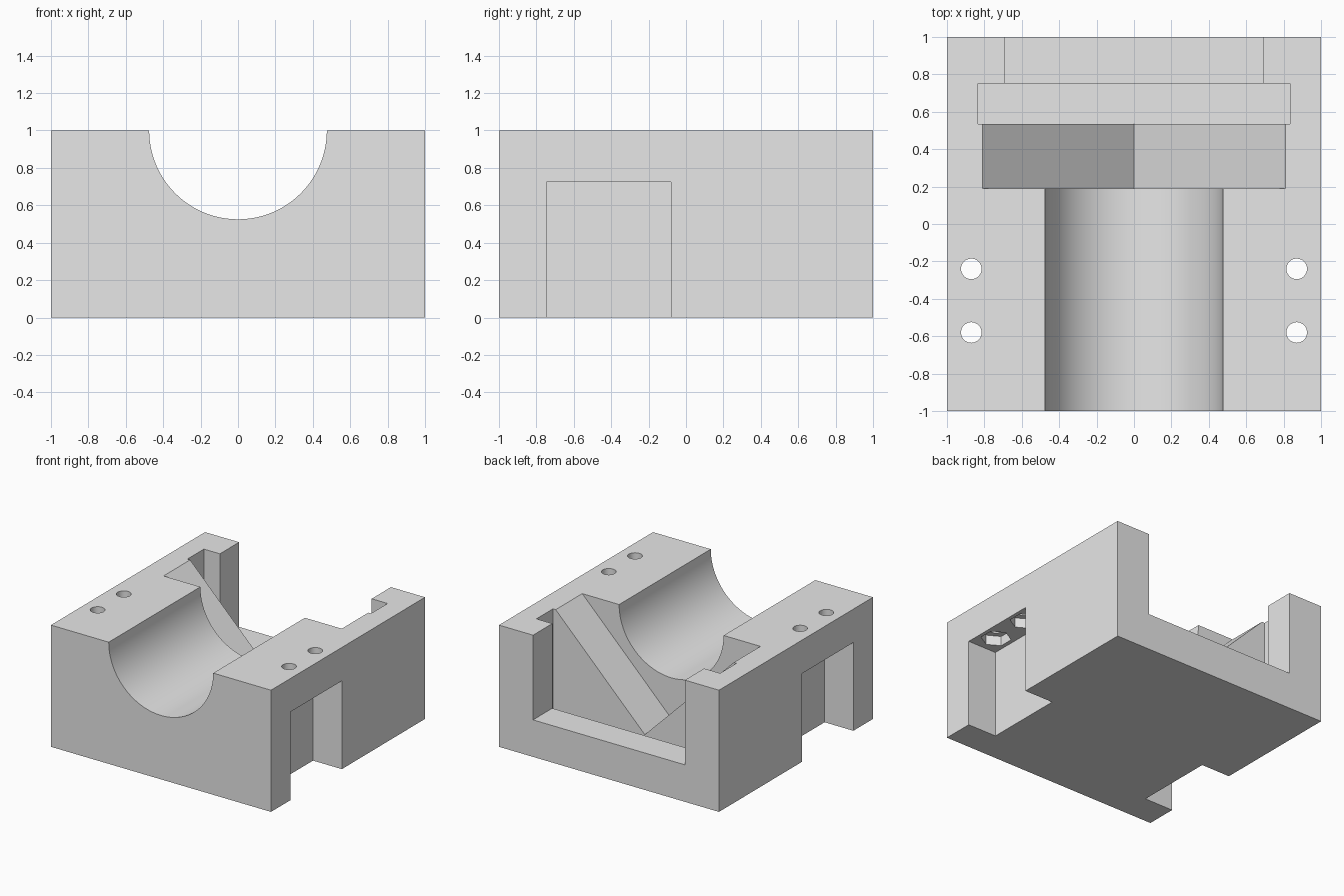
import bpy, bmesh, math
from mathutils import Matrix, Vector

cube = bpy.data.objects.get("Cube")
if cube:
    bpy.data.objects.remove(cube, do_unlink=True)

grey = bpy.data.materials.new("light_grey")
grey.use_nodes = True
grey.diffuse_color = (0.8, 0.8, 0.8, 1)
grey.node_tree.nodes["Principled BSDF"].inputs["Base Color"].default_value = (0.8, 0.8, 0.8, 1)


def add_object(name, bm):
    mesh = bpy.data.meshes.new(name)
    bm.to_mesh(mesh)
    bm.free()
    obj = bpy.data.objects.new(name, mesh)
    bpy.context.collection.objects.link(obj)
    return obj


def box(name, low, high):
    low, high = Vector(low), Vector(high)
    bm = bmesh.new()
    place = Matrix.Translation((low + high) / 2) @ Matrix.Diagonal((high - low).to_4d())
    bmesh.ops.create_cube(bm, size=1, matrix=place)
    return add_object(name, bm)


def prism(name, sides, radius, start, end):
    """Regular prism running from start to end."""
    start, end = Vector(start), Vector(end)
    axis = end - start
    turn = Matrix.Rotation(math.pi / 2, 4, "X") if abs(axis.y) > 0 else Matrix()
    bm = bmesh.new()
    bmesh.ops.create_cone(bm, cap_ends=True, segments=sides, radius1=radius, radius2=radius,
                          depth=axis.length, matrix=Matrix.Translation((start + end) / 2) @ turn)
    return add_object(name, bm)


# Solid block
block = box("cradle_block", (-1, -1, 0), (1, 1, 1))
block.data.materials.append(grey)

# Round trough, square V pocket, plate slot and back opening
cutters = [
    prism("trough_cutter", 96, 0.475, (0, -1.2, 1), (0, 0.4, 1)),
    prism("pocket_cutter", 4, 0.81, (0, 0.19, 1), (0, 0.6, 1)),
    box("slot_cutter", (-0.835, 0.535, 0.16), (0.835, 0.75, 1.2)),
    box("opening_cutter", (-0.69, 0.65, 0.304), (0.69, 1.2, 1.2)),
]

# Side notches with bolt holes and nut recesses in their ceilings
for side in (-1, 1):
    inner, outer = sorted((side * 0.738, side * 1.2))
    cutters.append(box("notch_cutter", (inner, -0.745, -0.2), (outer, -0.08, 0.725)))
    for y in (-0.58, -0.24):
        x = side * 0.87
        cutters.append(prism("nut_cutter", 6, 0.115, (x, y, 0.65), (x, y, 0.805)))
        cutters.append(prism("bolt_cutter", 32, 0.055, (x, y, 0.6), (x, y, 1.2)))

bpy.ops.object.select_all(action="DESELECT")
block.select_set(True)
bpy.context.view_layer.objects.active = block
for cutter in cutters:
    cutter.hide_render = True
    cut = block.modifiers.new(cutter.name, "BOOLEAN")
    cut.operation = "DIFFERENCE"
    cut.solver = "EXACT"
    cut.object = cutter
    bpy.ops.object.modifier_apply(modifier=cut.name)
    bpy.data.objects.remove(cutter, do_unlink=True)

bpy.ops.object.shade_smooth_by_angle(angle=math.radians(30))
